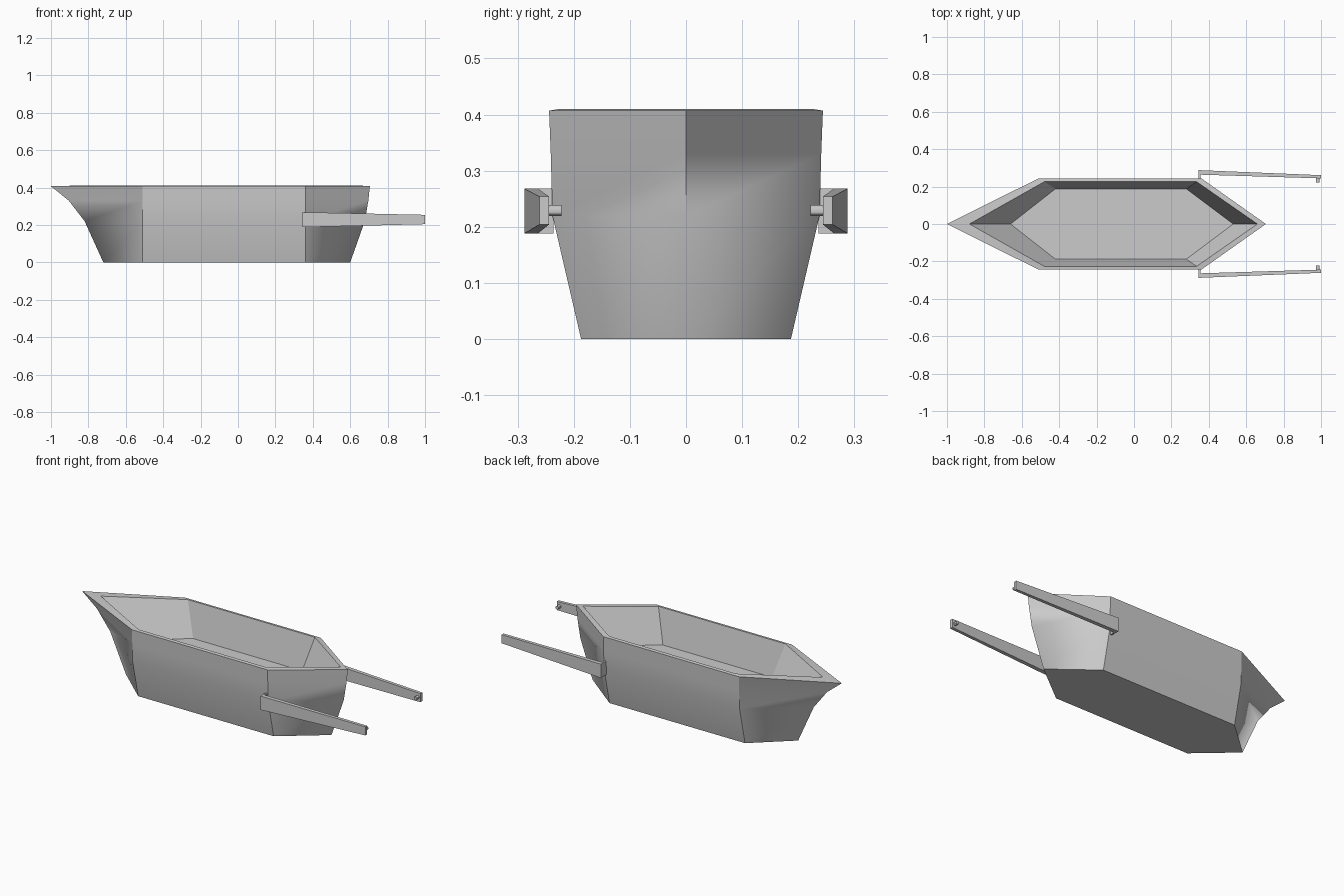
import bpy, bmesh
from math import radians

if "Cube" in bpy.data.objects:
    bpy.data.objects.remove(bpy.data.objects["Cube"])


def make_object(name, bm):
    bmesh.ops.recalc_face_normals(bm, faces=bm.faces)
    mesh = bpy.data.meshes.new(name)
    bm.to_mesh(mesh)
    bm.free()
    obj = bpy.data.objects.new(name, mesh)
    bpy.context.collection.objects.link(obj)
    return obj


def tapered_bar(name, start, end):
    # each end: x, y_inner, y_outer, z_low, z_high
    bm = bmesh.new()
    loops = []
    for x, y0, y1, z0, z1 in (start, end):
        loops.append([bm.verts.new((x, y, z))
                      for y, z in ((y0, z0), (y1, z0), (y1, z1), (y0, z1))])
    a, b = loops
    bm.faces.new(a)
    bm.faces.new(b)
    for i in range(4):
        j = (i + 1) % 4
        bm.faces.new((a[i], a[j], b[j], b[i]))
    return make_object(name, bm)


def mirror_y(obj, centre):
    mod = obj.modifiers.new("mirror", 'MIRROR')
    mod.use_axis = (False, True, False)
    mod.mirror_object = centre


# Hull: six-sided rings from the keel up, over the rim and down to the floor
# bow x, front shoulder x, rear shoulder x, stern x, half width, z
rings = [
    (-0.72, -0.51, 0.36, 0.600, 0.187, 0.000),
    (-0.82, -0.51, 0.36, 0.678, 0.238, 0.220),
    (-0.905, -0.51, 0.36, 0.697, 0.241, 0.330),
    (-1.00, -0.51, 0.36, 0.705, 0.244, 0.407),
    (-0.88, -0.48, 0.335, 0.660, 0.226, 0.410),
    (-0.66, -0.42, 0.28, 0.530, 0.188, 0.215),
]
bm = bmesh.new()
loops = []
for bow, fore, aft, stern, w, z in rings:
    pts = [(bow, 0), (fore, -w), (aft, -w), (stern, 0), (aft, w), (fore, w)]
    loops.append([bm.verts.new((x, y, z)) for x, y in pts])
for a, b in zip(loops, loops[1:]):
    for i in range(6):
        j = (i + 1) % 6
        bm.faces.new((a[i], a[j], b[j], b[i]))
bm.faces.new(loops[0])
bm.faces.new(loops[-1])
bmesh.ops.recalc_face_normals(bm, faces=bm.faces)
# smooth sides, sharp corners; the lower bow and stern stay soft
soft = {(loops[0][i], loops[1][i]) for i in (0, 3)}
for f in bm.faces:
    f.smooth = True
for e in bm.edges:
    pair = tuple(e.verts)
    is_soft = pair in soft or pair[::-1] in soft
    e.smooth = is_soft or e.calc_face_angle(0) < radians(30)
hull = make_object("hull", bm)

# Side poles with a mounting lug and an end peg, mirrored to the far side
pole = tapered_bar("pole", (0.345, 0.264, 0.288, 0.188, 0.268),
                   (1.0, 0.244, 0.261, 0.204, 0.254))
lug = tapered_bar("pole_lug", (0.345, 0.236, 0.266, 0.188, 0.268),
                  (0.355, 0.236, 0.266, 0.188, 0.268))
bpy.ops.mesh.primitive_cylinder_add(vertices=12, radius=0.01, depth=0.026,
                                    location=(0.983, 0.235, 0.229),
                                    rotation=(radians(90), 0, 0))
peg = bpy.context.object
peg.name = "pole_peg"
bpy.ops.object.transform_apply(location=True, rotation=True, scale=True)
bpy.ops.object.shade_smooth_by_angle()
for part in (pole, lug, peg):
    mirror_y(part, hull)
